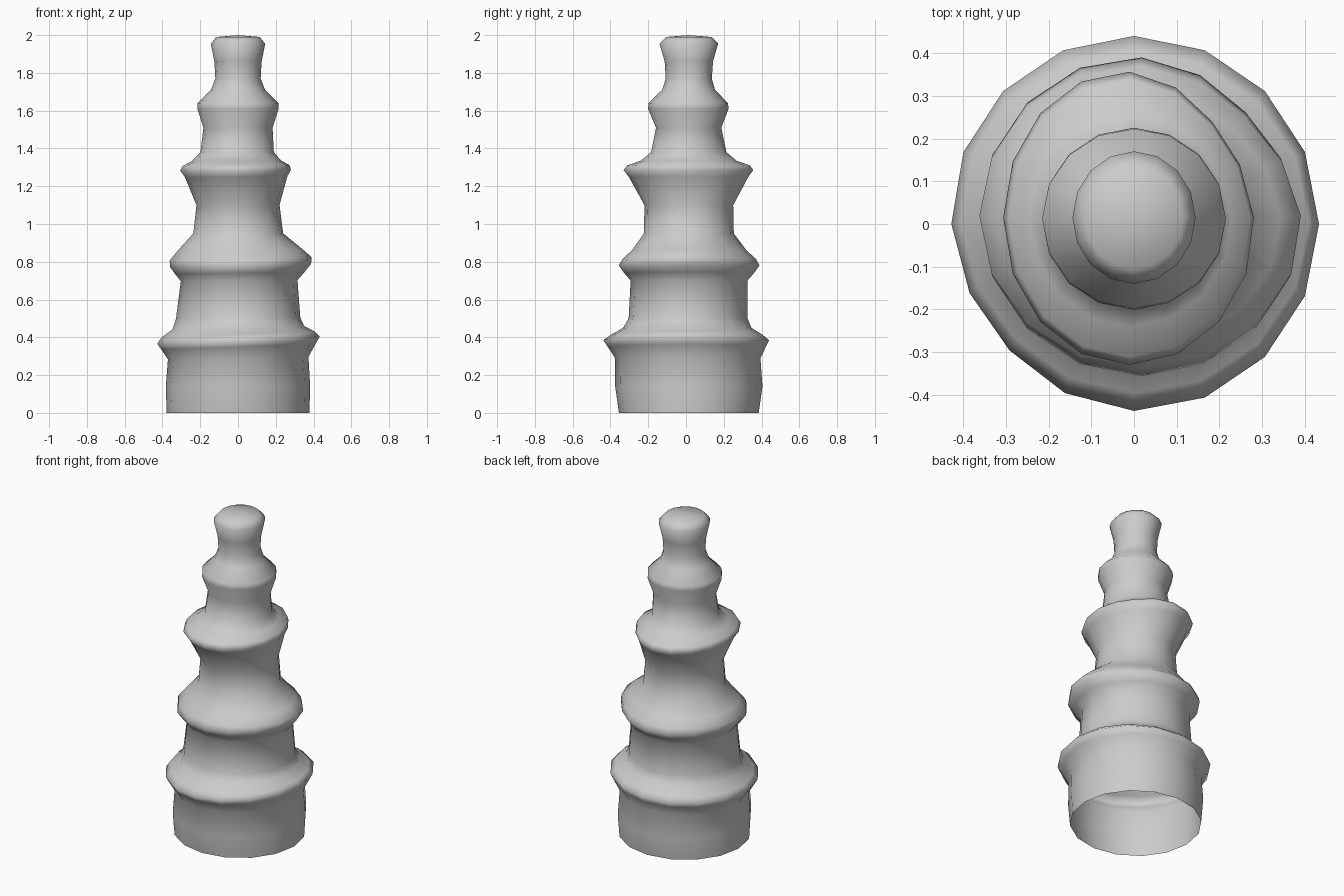
import bpy, bmesh, math

if "Cube" in bpy.data.objects:
    bpy.data.objects.remove(bpy.data.objects["Cube"])

N = 16
# half-width profile: height, x radius, y radius
PROFILE = [
    (0, .378, .37), (.14, .382, .39), (.29, .373, .385),
    (.35, .41, .42), (.385, .433, .44), (.415, .408, .40), (.45, .35, .34),
    (.50, .33, .315), (.70, .31, .31),
    (.74, .345, .345), (.78, .377, .375), (.815, .38, .355), (.86, .335, .305),
    (.95, .238, .238), (1.1, .22, .235),
    (1.25, .273, .318), (1.285, .296, .345), (1.31, .285, .327), (1.335, .237, .255),
    (1.38, .195, .20), (1.51, .183, .173),
    (1.61, .215, .213), (1.64, .215, .21), (1.71, .143, .14),
    (1.77, .12, .122), (1.86, .125, .128), (1.955, .144, .155), (1.99, .115, .12),
]
# uneven collars: height, x shift, y shift, sideways tilt, dent angle, dent depth
COLLARS = [
    (.385, 0, 0, .045, -140, .05),
    (.80, .02, .02, .025, 42, .10),
    (1.285, -.01, .015, .01, 42, .08),
    (1.62, 0, .012, 0, 0, 0),
]


def ring(bm, z, rx, ry):
    """One cross-section, made uneven by the nearest collar."""
    zc, cx, cy, tilt, ang, dent = min(COLLARS, key=lambda c: abs(c[0] - z))
    w = max(0, 1 - abs(z - zc) / .16)
    cx, cy = cx * w, .015 + (cy - .015) * w
    verts = []
    for i in range(N):
        a = math.tau * i / N
        d = (a - math.radians(ang) + math.pi) % math.tau - math.pi
        k = 1 - w * dent * math.exp(-(d / .6) ** 2)
        x = cx + rx * k * math.cos(a)
        y = cy + ry * k * math.sin(a)
        verts.append(bm.verts.new((x, y, z + tilt * w * x)))
    return verts


# stacked rings, open underneath, closed on top
bm = bmesh.new()
rings = [ring(bm, *row) for row in PROFILE]
for low, high in zip(rings, rings[1:]):
    for i in range(N):
        j = (i + 1) % N
        bm.faces.new((low[i], low[j], high[j], high[i]))
tip = bm.verts.new((0, .015, 2.0))
for i in range(N):
    bm.faces.new((rings[-1][i], rings[-1][(i + 1) % N], tip))
for f in bm.faces:
    f.smooth = True

mesh = bpy.data.meshes.new("ringed_tower")
bm.to_mesh(mesh)
bm.free()
bpy.context.collection.objects.link(bpy.data.objects.new("ringed_tower", mesh))
